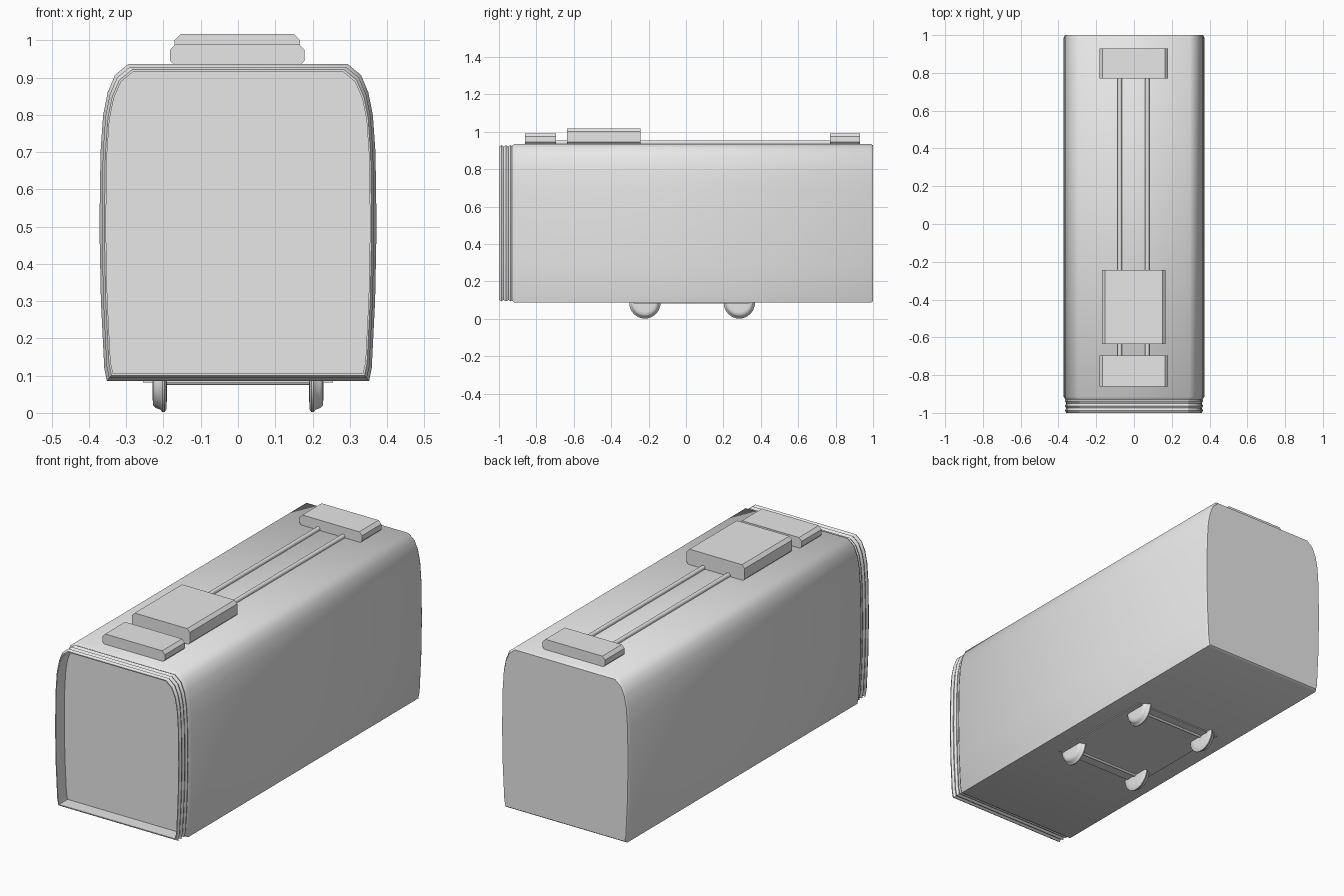
import bpy, bmesh, math

if "Cube" in bpy.data.objects:
    bpy.data.objects.remove(bpy.data.objects["Cube"], do_unlink=True)

GREY = (0.8, 0.8, 0.8, 1.0)
grey = bpy.data.materials.new("light grey")
grey.use_nodes = True
grey.diffuse_color = GREY
grey.node_tree.nodes["Principled BSDF"].inputs["Base Color"].default_value = GREY


def loft(name, rings, caps=True, angle=40):
    """Skin a list of equal-length point rings into one object."""
    bm = bmesh.new()
    loops = [[bm.verts.new(p) for p in ring] for ring in rings]
    count = len(loops[0])
    for a, b in zip(loops, loops[1:]):
        for i in range(count):
            j = (i + 1) % count
            bm.faces.new((a[i], a[j], b[j], b[i]))
    if caps:
        bm.faces.new(loops[0])
        bm.faces.new(loops[-1])
    bmesh.ops.recalc_face_normals(bm, faces=bm.faces)
    mesh = bpy.data.meshes.new(name)
    bm.to_mesh(mesh)
    bm.free()
    mesh.materials.append(grey)
    obj = bpy.data.objects.new(name, mesh)
    bpy.context.collection.objects.link(obj)
    bpy.ops.object.select_all(action='DESELECT')
    obj.select_set(True)
    bpy.context.view_layer.objects.active = obj
    bpy.ops.object.shade_smooth_by_angle(angle=math.radians(angle))
    return obj


# Carriage cross-section, one half, mirrored into a closed ring
HALF = [(0.352, 0.086), (0.359, 0.12), (0.368, 0.3), (0.372, 0.5), (0.369, 0.7),
        (0.362, 0.8), (0.35, 0.86), (0.33, 0.907), (0.295, 0.936)]
SECTION = HALF + [(-x, z) for x, z in reversed(HALF)]
MID = 0.511


def section(y, s):
    return [(x * s, y, MID + (z - MID) * s) for x, z in SECTION]


# Carriage shell with softened ends
loft("carriage_body", [section(-0.93, 0.975), section(-0.915, 1),
                       section(0.988, 1), section(1.0, 0.98)])

# Ribbed gangway bellows: zigzag outside, plain inside wall
ribs = [section(-0.925 - 0.0125 * i, 0.983 if i % 2 else 0.965) for i in range(7)]
lining = [section(-1.0, 0.953), section(-0.929, 0.953)]
loft("gangway_bellows", ribs + lining, caps=False, angle=25)


# Roof boxes: chamfered profile run along the roof
def roof_box(name, half_width, y0, y1, top):
    c, low = 0.016, 0.93
    half = [(half_width - c, low), (half_width, low + c),
            (half_width, top - c), (half_width - c, top)]
    ring = half + [(-x, z) for x, z in reversed(half)]
    loft(name, [[(x - 0.002, y, z) for x, z in ring] for y in (y0, y1)], angle=20)


roof_box("rear_roof_box", 0.181, 0.77, 0.93, 0.99)
roof_box("front_roof_box", 0.181, -0.86, -0.695, 0.99)
roof_box("roof_unit", 0.168, -0.635, -0.243, 1.017)


def circle(axis, at, radius, centre, sides):
    """Ring of points around the x or y axis."""
    ring = []
    for i in range(sides):
        a = 2 * math.pi * (i + 0.5) / sides
        u, z = radius * math.cos(a), radius * math.sin(a)
        if axis == "x":
            ring.append((at, centre[0] + u, centre[1] + z))
        else:
            ring.append((centre[0] + u, at, centre[1] + z))
    return ring


# Roof conduits
for side, x in (("left", 0.07), ("right", -0.075)):
    loft(side + "_roof_conduit",
         [circle("y", y, 0.012, (x, 0.942), 8) for y in (-0.71, 0.78)], angle=50)

# Flanged wheels and axles
WHEEL = [(0.229, 0.05), (0.228, 0.066), (0.22, 0.073), (0.208, 0.077),
         (0.203, 0.084), (0.197, 0.084), (0.192, 0.076), (0.191, 0.05)]
for end, y in (("front", -0.22), ("rear", 0.285)):
    for side, sign in (("left", 1), ("right", -1)):
        loft(f"{end}_{side}_wheel",
             [circle("x", sign * x, r, (y, 0.085), 20) for x, r in WHEEL], angle=50)
    loft(end + "_axle", [circle("x", x, 0.009, (y, 0.083), 8) for x in (-0.2, 0.2)], angle=50)

# Shallow bogie plate under the floor
plate = [(-0.255, -0.28), (0.255, -0.28), (0.255, 0.34), (-0.255, 0.34)]
loft("bogie_plate", [[(x, y, z) for x, y in plate] for z in (0.081, 0.09)])
